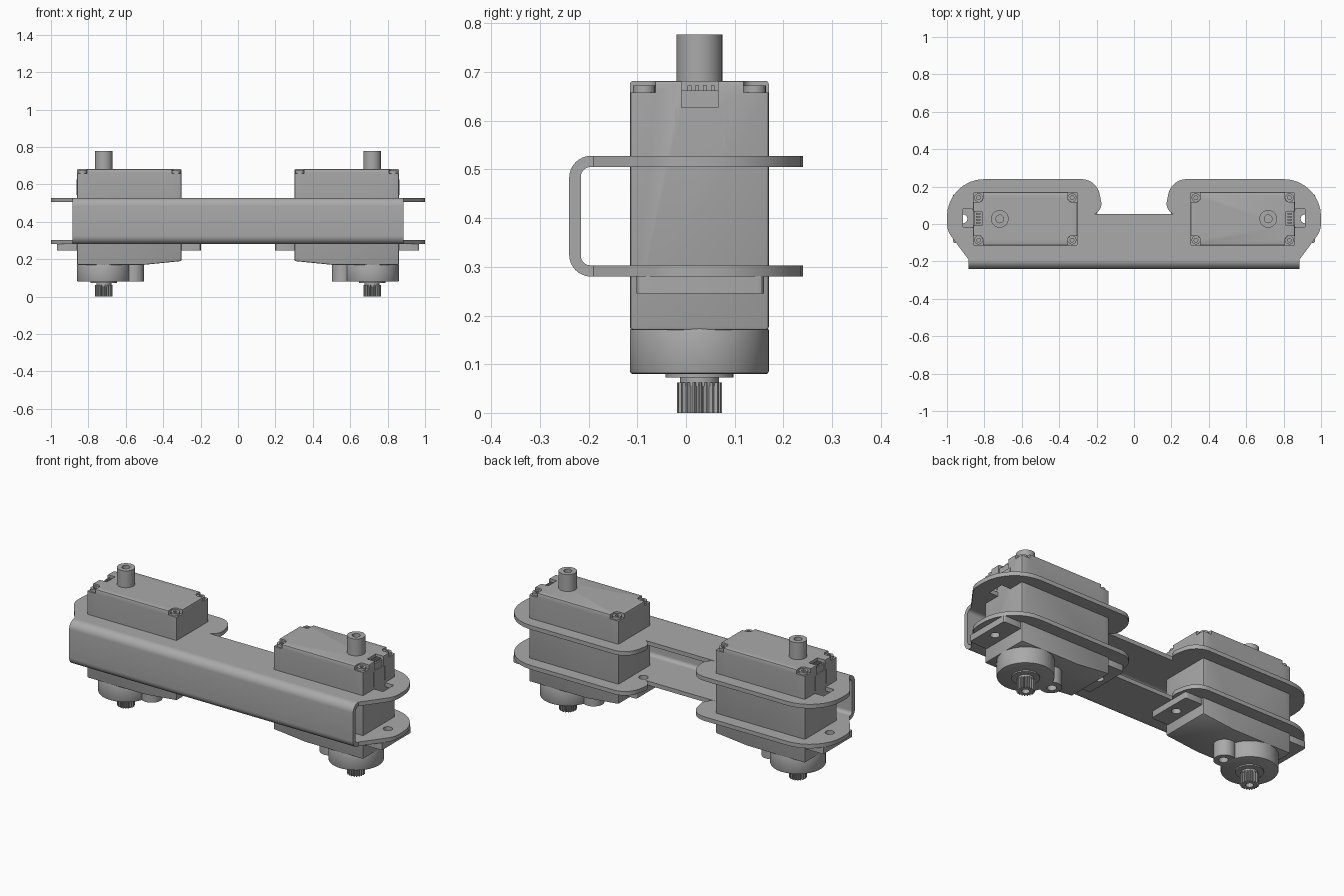
import bpy, bmesh, math
from mathutils import Vector

if "Cube" in bpy.data.objects:
    bpy.data.objects.remove(bpy.data.objects["Cube"], do_unlink=True)

GREY = (0.4, 0.4, 0.4, 1)
metal = bpy.data.materials.new("plain_grey")
metal.use_nodes = True
metal.diffuse_color = GREY
metal.node_tree.nodes["Principled BSDF"].inputs["Base Color"].default_value = GREY

CY = 0.0275    # servo centre line
SHAFT = 0.7175  # shaft axis


def rounded(corners, steps=8):
    """Outline from (a, b, radius) corners, each filleted by its radius."""
    pts = []
    for i, (a, b, r) in enumerate(corners):
        p = Vector((a, b))
        if r == 0:
            pts.append(p)
            continue
        u = (Vector(corners[i - 1][:2]) - p).normalized()
        v = (Vector(corners[(i + 1) % len(corners)][:2]) - p).normalized()
        half = u.angle(v) / 2
        centre = p + (u + v).normalized() * r / math.sin(half)
        start = p + u * r / math.tan(half) - centre
        end = p + v * r / math.tan(half) - centre
        sweep = start.angle_signed(end)
        for k in range(steps + 1):
            t = -sweep * k / steps
            c, s = math.cos(t), math.sin(t)
            pts.append(centre + Vector((start.x * c - start.y * s,
                                        start.x * s + start.y * c)))
    return pts


def circle(x, y, r, n=40):
    return [(x + r * math.cos(2 * math.pi * k / n),
             y + r * math.sin(2 * math.pi * k / n)) for k in range(n)]


def prism(name, outline, h0, h1, axis="z"):
    """Extrude a 2D outline along an axis."""
    place = {"x": lambda a, b, h: (h, a, b),
             "y": lambda a, b, h: (a, h, b),
             "z": lambda a, b, h: (a, b, h)}[axis]
    bm = bmesh.new()
    low = [bm.verts.new(place(p[0], p[1], h0)) for p in outline]
    top = [bm.verts.new(place(p[0], p[1], h1)) for p in outline]
    bm.faces.new(low)
    bm.faces.new(top)
    n = len(low)
    for i in range(n):
        j = (i + 1) % n
        bm.faces.new((low[i], low[j], top[j], top[i]))
    bmesh.ops.recalc_face_normals(bm, faces=bm.faces)
    mesh = bpy.data.meshes.new(name)
    bm.to_mesh(mesh)
    bm.free()
    mesh.materials.append(metal)
    ob = bpy.data.objects.new(name, mesh)
    bpy.context.collection.objects.link(ob)
    return ob


def cylinder(name, x, y, r, z0, z1, n=40):
    return prism(name, circle(x, y, r, n), z0, z1)


def box(name, x0, x1, y0, y1, z0, z1):
    return prism(name, [(x0, y0), (x1, y0), (x1, y1), (x0, y1)], z0, z1)


def activate(ob):
    bpy.ops.object.select_all(action="DESELECT")
    ob.select_set(True)
    bpy.context.view_layer.objects.active = ob


def apply(ob, mod):
    activate(ob)
    bpy.ops.object.modifier_apply(modifier=mod.name)


def cut(ob, cutter):
    mod = ob.modifiers.new("cut", "BOOLEAN")
    mod.operation, mod.solver, mod.object = "DIFFERENCE", "EXACT", cutter
    apply(ob, mod)
    bpy.data.objects.remove(cutter, do_unlink=True)


def bevel(ob, width, segments=2):
    mod = ob.modifiers.new("bevel", "BEVEL")
    mod.width, mod.segments, mod.limit_method = width, segments, "ANGLE"
    apply(ob, mod)


def smooth(ob):
    activate(ob)
    bpy.ops.object.shade_smooth_by_angle(angle=math.radians(30))


# Bracket: two waisted plates joined by a folded web
half = rounded([(0.885, -0.19, 0), (1.0, -0.035, 0.12), (1.0, 0.24, 0.2),
                (0.2, 0.24, 0.1), (0.165, 0.07, 0.06)])
outline = half + [Vector((-p.x, p.y)) for p in reversed(half)]
upper = prism("upper_bracket_plate", outline, 0.505, 0.528)
lower = prism("lower_bracket_plate", outline, 0.28, 0.303)
for side in (-1, 1):
    cut(upper, box("cutter", *sorted((side * 0.8, side * 0.915)), -0.015, 0.08, 0.4, 0.6))
    for x in (0.915, 0.247):
        cut(lower, cylinder("cutter", side * x, CY, 0.024, 0.2, 0.4, 24))
fold = rounded([(-0.19, 0.28, 0), (-0.24, 0.28, 0.045), (-0.24, 0.528, 0.045),
                (-0.19, 0.528, 0), (-0.19, 0.505, 0), (-0.216, 0.505, 0.02),
                (-0.216, 0.303, 0.02), (-0.19, 0.303, 0)])
web = prism("bracket_web", fold, -0.885, 0.885, "x")
for ob in (upper, lower, web):
    smooth(ob)

# Servo case with sloped underside, corner recesses and cable notch
servo = []
case = prism("servo_case", [(0.302, 0.19), (0.5, 0.17), (0.86, 0.17),
                            (0.86, 0.682), (0.302, 0.682)], -0.115, 0.17, "y")
bevel(case, 0.006)
for cx, sx in ((0.302, 1), (0.86, -1)):
    for cy, sy in ((-0.115, 1), (0.17, -1)):
        a, b = cx - sx * 0.02, cy - sy * 0.02
        c, d = cx + sx * 0.052, cy + sy * 0.052
        cut(case, prism("cutter", rounded([(a, b, 0), (c, b, 0), (c, d, 0.02), (a, d, 0)]),
                        0.658, 0.75))
        screw = cylinder("case_screw", cx + sx * 0.029, cy + sy * 0.029, 0.023, 0.65, 0.673, 24)
        cut(screw, cylinder("cutter", cx + sx * 0.029, cy + sy * 0.029, 0.011, 0.664, 0.7, 6))
        servo.append(screw)
cut(case, box("cutter", 0.812, 0.9, -0.009, 0.066, 0.627, 0.75))
servo.append(case)

# Cable grommet and guide ridges on the outer end
servo.append(box("cable_grommet", 0.805, 0.853, -0.009, 0.066, 0.62, 0.662))
for k in range(4):
    y = 0.003 + k * 0.016
    servo.append(box("grommet_rib", 0.82, 0.846, y, y + 0.008, 0.655, 0.672))
for y in (-0.02, 0.078):
    servo.append(box("cable_guide_ridge", 0.855, 0.863, y - 0.002, y + 0.002, 0.543, 0.625))

# Mounting ears with screw holes
for x0, x1, hole in ((0.85, 0.968, 0.915), (0.197, 0.31, 0.247)):
    ear = prism("mounting_ear", rounded([(x0, -0.102, 0.012), (x1, -0.102, 0.012),
                                         (x1, 0.16, 0.012), (x0, 0.16, 0.012)], 3), 0.245, 0.281)
    cut(ear, cylinder("cutter", hole, CY, 0.024, 0.2, 0.3, 24))
    servo.append(ear)

# Gear housing: large round, small round and the neck between them
housing = cylinder("gear_housing", SHAFT, CY, 0.1425, 0.08, 0.175, 64)
bevel(housing, 0.005)
idler = cylinder("idler_housing", 0.557, CY, 0.055, 0.081, 0.18)
cut(idler, cylinder("cutter", 0.55, CY, 0.024, 0.0, 0.13, 24))
servo += [housing, idler, box("housing_neck", 0.59, 0.7, -0.015, 0.07, 0.085, 0.18)]

# Output boss, neck and toothed spline
servo.append(cylinder("output_boss", SHAFT, CY, 0.07, 0.073, 0.1))
servo.append(cylinder("output_neck", SHAFT, CY, 0.04, 0.055, 0.08))
TEETH = 20
teeth = []
for k in range(TEETH * 4):
    r = 0.046 if k % 4 < 2 else 0.038
    t = 2 * math.pi * k / (TEETH * 4)
    teeth.append((SHAFT + r * math.cos(t), CY + r * math.sin(t)))
spline = prism("output_spline", teeth, 0.0, 0.062)
cut(spline, cylinder("cutter", SHAFT, CY, 0.02, -0.1, 0.03, 24))
servo.append(spline)

# Hollow top shaft
shaft = cylinder("top_shaft", SHAFT, CY, 0.047, 0.66, 0.777)
cut(shaft, cylinder("cutter", SHAFT, CY, 0.021, 0.74, 0.9, 24))
servo.append(shaft)

# Mirror every servo part to the other end of the bracket
for ob in servo:
    smooth(ob)
    ob.modifiers.new("mirror", "MIRROR").use_axis[0] = True
